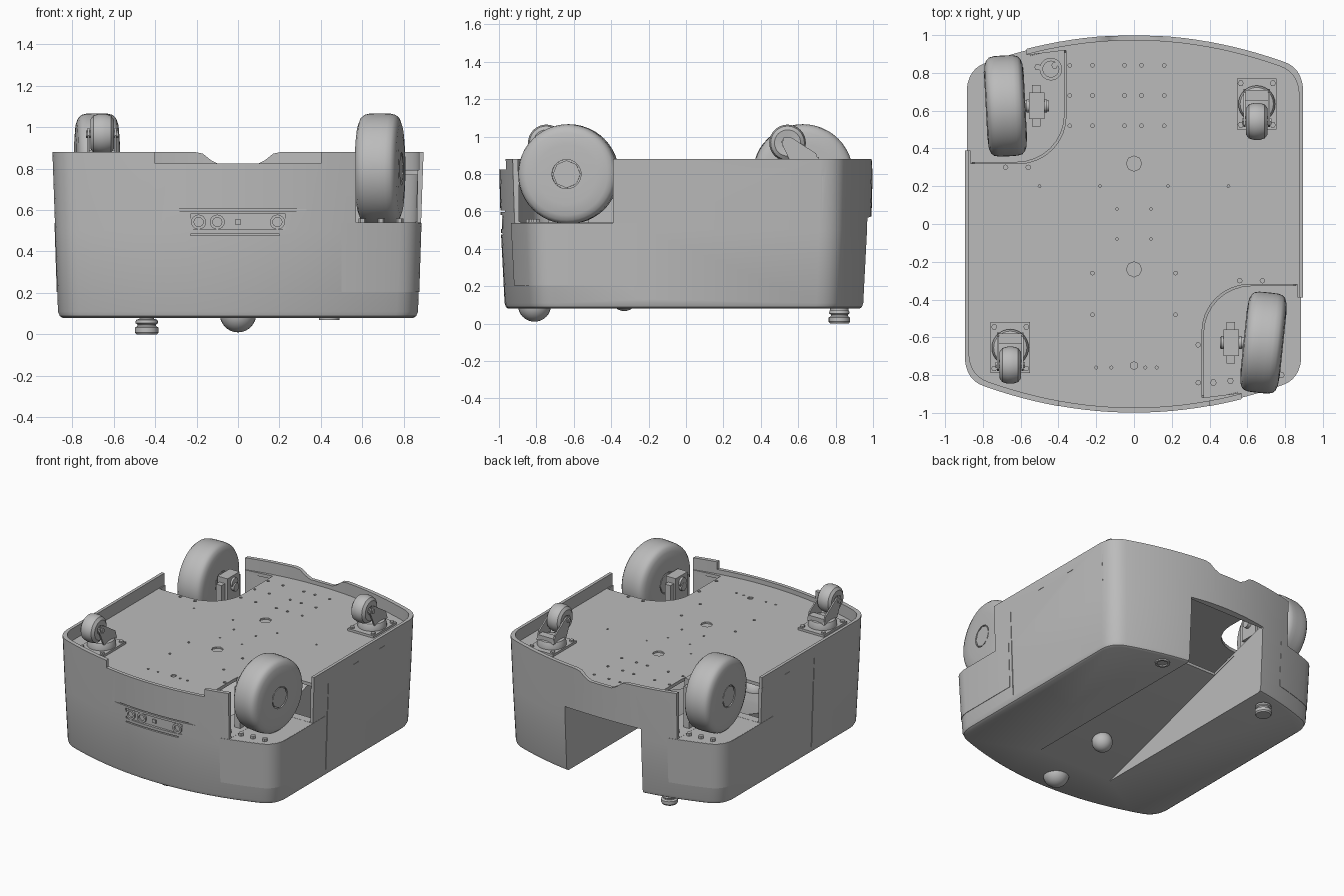
import bpy, bmesh, math
from mathutils import Matrix, Vector

cube = bpy.data.objects.get("Cube")
if cube:
    bpy.data.objects.remove(cube)

GREY = (0.5, 0.5, 0.5, 1)
DECK = 0.792
mat = bpy.data.materials.new("plain grey")
mat.use_nodes = True
mat.diffuse_color = GREY
mat.node_tree.nodes["Principled BSDF"].inputs["Base Color"].default_value = GREY


def smooth_shade(ob):
    bpy.ops.object.select_all(action='DESELECT')
    ob.select_set(True)
    bpy.context.view_layer.objects.active = ob
    bpy.ops.object.shade_smooth_by_angle(angle=math.radians(32))


def finish(name, bm, smooth=True):
    bmesh.ops.recalc_face_normals(bm, faces=bm.faces)
    me = bpy.data.meshes.new(name)
    bm.to_mesh(me)
    bm.free()
    me.materials.append(mat)
    ob = bpy.data.objects.new(name, me)
    bpy.context.collection.objects.link(ob)
    if smooth:
        smooth_shade(ob)
    return ob


def loft(name, rings, smooth=True):
    """Closed skin through equal-length rings of points, capped at both ends."""
    bm = bmesh.new()
    vs = [[bm.verts.new(p) for p in ring] for ring in rings]
    n = len(vs[0])
    for a, b in zip(vs, vs[1:]):
        for i in range(n):
            j = (i + 1) % n
            bm.faces.new((a[i], a[j], b[j], b[i]))
    bm.faces.new(vs[0])
    bm.faces.new(vs[-1])
    return finish(name, bm, smooth)


def prism(name, pts, z0, z1):
    return loft(name, [[(x, y, z) for x, y in pts] for z in (z0, z1)], False)


def box(name, x0, x1, y0, y1, z0, z1):
    return prism(name, [(x0, y0), (x1, y0), (x1, y1), (x0, y1)], z0, z1)


def side_prism(name, pts, x0, x1):
    return loft(name, [[(x, y, z) for y, z in pts] for x in (x0, x1)], False)


def lathe(name, profile, loc, axis='Z', segs=32, turn=0):
    """Revolve (radius, height) pairs; the height runs along the axis."""
    m = Matrix.Translation(loc) @ Matrix.Rotation(math.radians(turn), 4, 'Z')
    if axis == 'X':
        m = m @ Matrix.Rotation(math.pi / 2, 4, 'Y')
    if axis == 'Y':
        m = m @ Matrix.Rotation(math.pi / 2, 4, 'X')
    ang = [2 * math.pi * i / segs for i in range(segs)]
    return loft(name, [[m @ Vector((r * math.cos(a), r * math.sin(a), h)) for a in ang]
                       for r, h in profile])


def ball(name, r, loc):
    bm = bmesh.new()
    bmesh.ops.create_uvsphere(bm, u_segments=24, v_segments=16, radius=r,
                              matrix=Matrix.Translation(loc))
    return finish(name, bm)


def carve(ob, tools, operation='DIFFERENCE'):
    """Apply boolean tools to an object and discard them."""
    for t in tools:
        mod = ob.modifiers.new("cut", 'BOOLEAN')
        mod.operation, mod.solver, mod.object = operation, 'EXACT', t
    bpy.context.view_layer.update()
    me = bpy.data.meshes.new_from_object(ob.evaluated_get(bpy.context.evaluated_depsgraph_get()))
    ob.modifiers.clear()
    ob.data = me
    me.materials.clear()
    me.materials.append(mat)
    for t in tools:
        bpy.data.objects.remove(t)


def outline(sx=1.0, sy=1.0):
    """Plan of the shell: bowed ends, straight sides, rounded corners."""
    half = []
    for i in range(-12, 13):
        x = 0.79 * i / 12
        half.append((x, -1.0 + 0.14 * (x / 0.79) ** 2))
    for i in range(1, 7):
        t = i / 6
        half.append(((1 - t) ** 2 * 0.79 + 2 * t * (1 - t) * 0.885 + t * t * 0.895,
                     -((1 - t) ** 2 * 0.86 + 2 * t * (1 - t) * 0.83 + t * t * 0.72)))
    half = [(-x, y) for x, y in reversed(half[25:])] + half
    return [(s * x * sx, s * y * sy) for s in (1, -1) for x, y in half]


def shell(name, levels):
    return loft(name, [[(x, y, z) for x, y in outline(sx, sy)] for z, sx, sy in levels], False)


def seam(s, y0, y1, z0, z1):
    """Shallow groove tool that follows the lean of a side wall."""
    rings = []
    for z in (z0, z1):
        x = 0.868 + 0.034 * (z - 0.11) - 0.006 + 0.004 * (z > 0.4)
        rings.append([(s * a, b, z) for a, b in ((x, y0), (1, y0), (1, y1), (x, y1))])
    return loft("seam_cut", rings, False)


# Wheel well plan, for one corner; the opposite corner is its half turn
well = [(0.36, -0.92), (0.36, -0.57)]
well += [(0.61 - 0.25 * math.cos(a), -0.57 + 0.25 * math.sin(a))
         for a in [math.pi / 16 * i for i in range(1, 9)]]
well += [(0.865, -0.32), (0.865, -0.74), (0.8, -0.82), (0.6, -0.89)]

# Shell body, tapering to a softened lower edge
body = shell("shell_body", [(0.08, 0.945, 0.95), (0.088, 0.96, 0.963), (0.11, 0.97, 0.97),
                            (0.5, 0.985, 0.99), (0.88, 1.0, 1.0)])
cutters = [prism("deck_cut", outline(0.975, 0.972), DECK, 1.0),
           box("front_rim_cut", -0.4, 0.4, -1.1, -0.9, 0.825, 1.0)]

# Hollow inside, keeping the channel walls and the two well floors
cavity = shell("cavity_cut", [(0.105, 0.94, 0.94), (0.5, 0.956, 0.96), (DECK - 0.024, 0.967, 0.967)])
keep = [side_prism("channel_keep", [(-0.72, 0.0), (1.2, 0.0), (1.2, 0.657), (-0.72, 0.069)],
                   -0.33, 0.33)]
for s in (1, -1):
    keep.append(prism("floor_keep", [(s * x * 1.02, s * y * 1.02) for x, y in well], 0.515, 0.54))
carve(cavity, keep)
cutters.append(cavity)

# Curved dip in the back rim
dip = [(0.24, 0.9), (0.21, 0.88), (0.17, 0.872), (0.13, 0.84), (0.09, 0.82)]
dip += [(-x, z) for x, z in reversed(dip)]
cutters.append(loft("back_dip_cut", [[(x, y, z) for x, z in dip] for y in (0.9, 1.1)], False))

# Sloping channel under the back, open to the inside behind its ramp
cutters.append(side_prism("channel_cut", [(-0.62, 0.08), (-0.63, 0.0), (1.1, 0.0), (1.1, 0.606)],
                          -0.31, 0.31))
cutters.append(box("pocket_cut", -0.309, 0.309, 0.47, 0.955, 0.3, 0.7))

for s in (1, -1):
    cutters.append(prism("well_cut", [(s * x, s * y) for x, y in well], 0.545, 1.0))
    xs, ys = sorted((s * 0.57, s * 1.1)), sorted((s * -0.39, s * -1.1))
    cutters.append(box("well_mouth_cut", *xs, *ys, 0.539, 1.0))

    # Panel seams on the sides
    cutters.append(seam(s, -0.223, -0.217, 0.13, 0.79))
    cutters.append(seam(s, 0.727, 0.733, 0.41, 0.79))
    for y in (0.07, 0.37):
        cutters.append(seam(s, y, y + 0.06, 0.798, 0.803))

# Sensor slot and its border lines on the front
cutters.append(box("sensor_slot_cut", -0.23, 0.23, -1.1, -0.972, 0.505, 0.58))
for z, x0, x1 in ((0.6, -0.35, 0.33), (0.48, -0.23, 0.2)):
    cutters.append(box("line_cut", x0, x1, -1.1, -0.967, z - 0.004, z + 0.004))

# Deck holes: two large, rows of small ones, and a border along each well
holes = [(0, 0.32, 0.04), (0, -0.24, 0.04), (0, -0.75, 0.02)]
for y in (0.52, 0.68, 0.84):
    holes += [(x, y, 0.01) for x in (-0.34, -0.22, -0.05, 0.04, 0.16)]
holes += [(x, y, 0.007) for x in (-0.09, 0.09) for y in (-0.08, 0.08)]
holes += [(x, y, 0.01) for x in (-0.22, 0.22) for y in (-0.26, -0.48)]
holes += [(x, -0.76, 0.008) for x in (-0.2, -0.12, 0.06, 0.12)]
holes += [(x, 0.2, 0.007) for x in (-0.5, -0.18, 0.18, 0.5)]
holes += [(0.34, -0.84, 0.012), (0.34, -0.64, 0.012), (0.56, -0.3, 0.012), (0.68, -0.3, 0.012),
          (-0.56, 0.3, 0.012), (-0.68, 0.3, 0.012)]
for x, y, r in holes:
    cutters.append(lathe("hole_cut", [(r, DECK - 0.012), (r, 0.9)], (x, y, 0), segs=8))
carve(body, cutters)
smooth_shade(body)

# Proud bumper band around the corners with wheels
for side, s in (("left", 1), ("right", -1)):
    band = shell(side + "_corner_bumper", [(0.205, 0.977, 0.977), (0.538, 0.989, 0.9935)])
    xs, ys = sorted((s * 0.5, s * 1.1)), sorted((s * -0.25, s * -1.1))
    carve(band, [prism("band_core_cut", outline(0.968, 0.968), 0.1, 0.7)])
    carve(band, [box("band_corner", *xs, *ys, 0.1, 0.7)], 'INTERSECT')
    smooth_shade(band)

# Sensors in the front slot
for x in (-0.19, -0.1, 0.19):
    lathe("sensor_ring", [(0.022, 0), (0.022, 0.015), (0.036, 0.015), (0.036, -0.015)],
          (x, -0.97, 0.542), 'Y', 16)
box("sensor_chip", -0.015, 0.015, -0.98, -0.965, 0.53, 0.555)

# Large drive wheels with hub, axle and motor bracket
tyre = [(0.078, 0.095), (0.078, 0.105), (0.16, 0.105), (0.22, 0.1), (0.246, 0.09),
        (0.26, 0.075), (0.266, 0.05), (0.267, 0.02)]
tyre += [(r, -h) for r, h in reversed(tyre)]
for side, s, x, y, turn in (("left", 1, 0.685, -0.628, -6), ("right", -1, -0.68, 0.625, 3)):
    lathe(side + "_drive_wheel", tyre, (x, y, 0.799), 'X', 48, turn)
    lathe(side + "_wheel_hub", [(0.074, -0.103), (0.074, 0.103)], (x, y, 0.799), 'X', 8, turn)
    lathe(side + "_axle", [(0.03, -0.13), (0.03, 0.13)], (x - s * 0.1, y, 0.799), 'X', 12)
    b = s * 0.515
    box(side + "_motor_bracket", b - 0.04, b + 0.04, y - 0.07, y + 0.07, 0.7, 0.88)
    box(side + "_bracket_wing", b - 0.025, b + 0.02, y - 0.11, y + 0.11, 0.54, 0.84)
    lathe(side + "_bracket_boss", [(0.035, -0.055), (0.035, 0.055)], (b, y, 0.83), 'X', 12)
    for i in range(5):
        lathe(side + "_well_bolt", [(0.018, 0), (0.018, 0.02)],
              (s * (0.42 + 0.09 * i), -s * (0.84 - 0.01 * i), 0.54), segs=6)

# Swivel casters on the other two corners
small = [(0.03, 0.042), (0.03, 0.052), (0.07, 0.057), (0.09, 0.042), (0.098, 0.015)]
small += [(r, -h) for r, h in reversed(small)]
for end, x, y in (("front", -0.655, -0.655), ("back", 0.65, 0.635)):
    box(end + "_caster_plate", x - 0.105, x + 0.105, y - 0.135, y + 0.135, DECK, DECK + 0.017)
    for dx in (-0.085, 0.085):
        for dy in (-0.11, 0.11):
            lathe(end + "_caster_bolt", [(0.016, 0), (0.016, 0.014)],
                  (x + dx, y + dy, DECK + 0.015), segs=6)
    lathe(end + "_caster_swivel", [(0.098, 0.015), (0.098, 0.04), (0.088, 0.065), (0.05, 0.078)],
          (x, y, DECK), segs=28)
    wy = y - 0.092
    for s in (-1, 1):
        side_prism(end + "_caster_fork", [(y + 0.08, 0.85), (y - 0.07, 0.85), (wy - 0.03, 0.96),
                                          (wy - 0.02, 0.995), (wy + 0.02, 0.995),
                                          (y + 0.06, 0.91)], x + s * 0.06, x + s * 0.07)
    box(end + "_caster_bridge", x - 0.065, x + 0.065, y + 0.02, y + 0.075, 0.85, 0.89)
    lathe(end + "_caster_wheel", small, (x, wy, 0.966), 'X', 32)
    lathe(end + "_caster_axle", [(0.018, -0.078), (0.018, 0.078)], (x, wy, 0.966), 'X', 6)

# Underside: rounded domes, stepped foot and a shallow ring
ball("front_dome", 0.088, (0, -0.81, 0.098))
ball("ramp_dome", 0.07, (0, -0.33, 0.137))
lathe("back_foot", [(0.035, 0.12), (0.035, 0.075), (0.052, 0.07), (0.055, 0.055), (0.045, 0.048),
                    (0.045, 0.04), (0.057, 0.033), (0.057, 0.01), (0.05, 0.0)],
      (-0.44, 0.82, 0), segs=24)
lathe("foot_socket", [(0.05, 0.12), (0.05, 0.07), (0.036, 0.07), (0.036, 0.079)],
      (0.44, 0.82, 0), segs=24)
lathe("foot_cap", [(0.06, 0.53), (0.06, 0.56), (0.042, 0.56), (0.042, 0.548)],
      (-0.44, 0.82, 0), segs=24)
